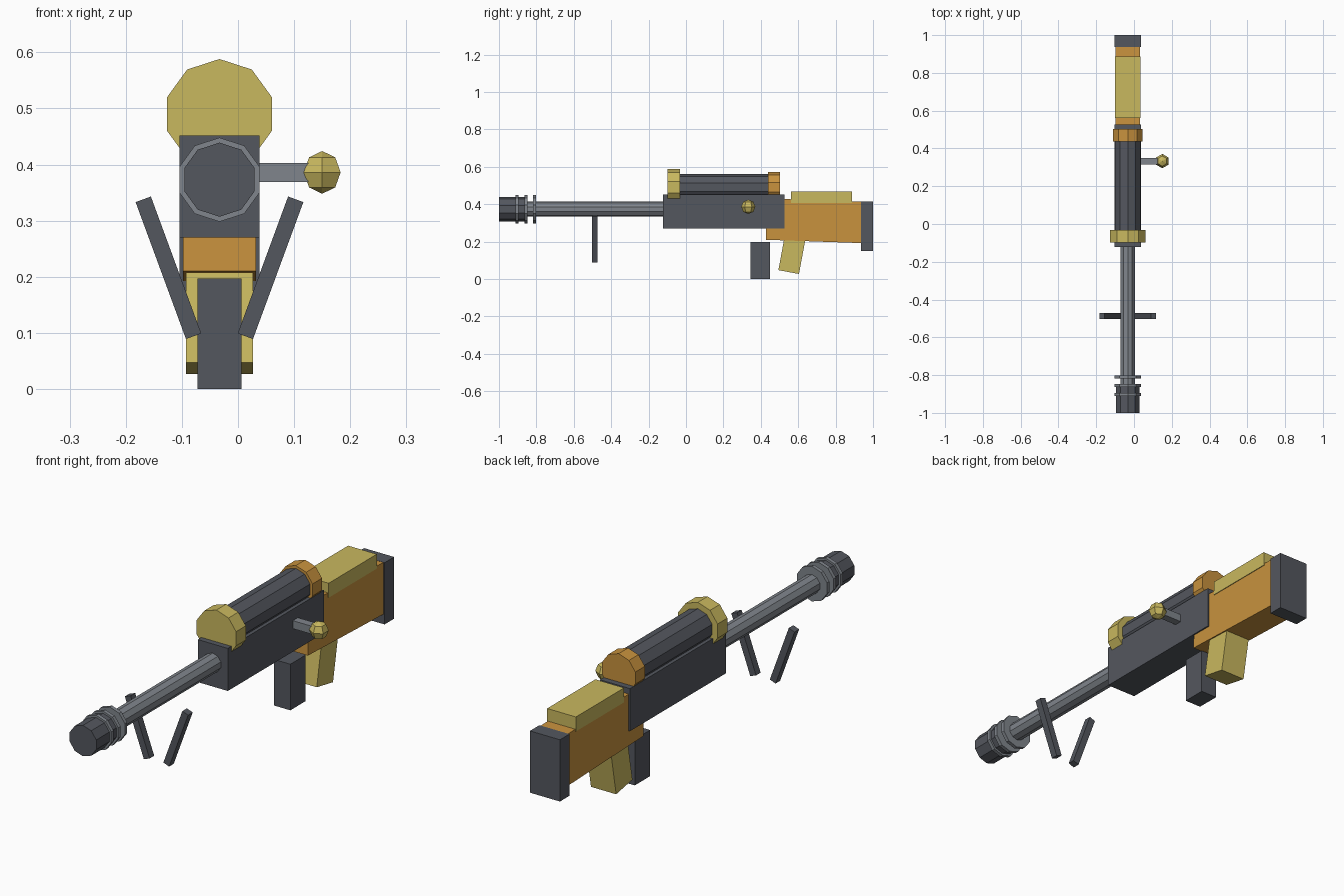
import bpy, bmesh, math
from mathutils import Vector, Matrix

if "Cube" in bpy.data.objects:
    bpy.data.objects.remove(bpy.data.objects["Cube"])

CX = -0.033          # centre line of the rifle
BORE_Z = 0.373       # barrel axis height
SCOPE_Z = 0.49       # scope axis height


def material(name, rgb):
    m = bpy.data.materials.new(name)
    m.diffuse_color = (*rgb, 1.0)
    m.use_nodes = True
    m.node_tree.nodes["Principled BSDF"].inputs["Base Color"].default_value = m.diffuse_color
    return m


DARK = material("dark_gunmetal", (0.088, 0.095, 0.113))
GREY = material("steel_grey", (0.216, 0.235, 0.262))
YELLOW = material("sand_yellow", (0.584, 0.479, 0.114))
ORANGE = material("orange_wood", (0.578, 0.288, 0.048))


def finish(name, bm, mat):
    bmesh.ops.recalc_face_normals(bm, faces=bm.faces)
    me = bpy.data.meshes.new(name)
    bm.to_mesh(me)
    bm.free()
    me.materials.append(mat)
    ob = bpy.data.objects.new(name, me)
    bpy.context.collection.objects.link(ob)
    return ob


def box(name, centre, size, mat, axis='X', tilt=0.0):
    bm = bmesh.new()
    bmesh.ops.create_cube(bm, size=1.0)
    bm.transform(Matrix.Translation(centre)
                 @ Matrix.Rotation(math.radians(tilt), 4, axis)
                 @ Matrix.Diagonal((*size, 1.0)))
    return finish(name, bm, mat)


def tube(name, z, r, y0, y1, mat, sides=10):
    """Solid prism along y with a corner pointing straight up."""
    bm = bmesh.new()
    rings = []
    for y in (y0, y1):
        rings.append([bm.verts.new((CX + r * math.sin(2 * math.pi * i / sides), y,
                                    z + r * math.cos(2 * math.pi * i / sides)))
                      for i in range(sides)])
    a, b = rings
    bm.faces.new(a)
    bm.faces.new(b[::-1])
    for i in range(sides):
        j = (i + 1) % sides
        bm.faces.new((a[i], b[i], b[j], a[j]))
    return finish(name, bm, mat)


# Receiver, magazine and butt plate
box("receiver", (CX, 0.202, 0.361), (0.142, 0.65, 0.182), DARK)
box("magazine", (CX, 0.397, 0.0985), (0.078, 0.104, 0.197), DARK)
box("butt_plate", (CX, 0.968, 0.282), (0.142, 0.064, 0.264), DARK)

# Stock, cheek rest and grip
box("stock", (CX, 0.695, 0.311), (0.130, 0.53, 0.221), ORANGE, 'X', -2.0)
box("cheek_rest", (CX, 0.725, 0.437), (0.136, 0.326, 0.062), YELLOW)
g = math.radians(10.5)
grip_h = 0.21
box("grip", (CX, 0.549 + math.sin(g) * grip_h / 2, 0.037 + math.cos(g) * grip_h / 2),
    (0.119, 0.112, grip_h), YELLOW, 'X', -10.5)

# Barrel, muzzle and its rings
tube("barrel", BORE_Z, 0.040, -0.88, -0.10, GREY)
tube("muzzle", BORE_Z, 0.066, -1.0, -0.85, DARK)
for n, y in enumerate((-0.903, -0.856, -0.811)):
    tube(f"muzzle_ring_{n + 1}", BORE_Z, 0.075, y - 0.008, y + 0.008, GREY)

# Scope
tube("scope_body", SCOPE_Z, 0.071, -0.06, 0.46, DARK)
tube("scope_front_lens", SCOPE_Z, 0.098, -0.099, -0.033, YELLOW)
tube("scope_eyepiece", SCOPE_Z, 0.083, 0.438, 0.502, ORANGE)

# Bipod legs, mirrored about the centre line
for side, label in ((-1, "left"), (1, "right")):
    box(f"bipod_leg_{label}", (CX + side * 0.091, -0.488, 0.216),
        (0.029, 0.031, 0.26), DARK, 'Y', side * 20.2)

# Bolt handle with faceted knob
box("bolt_handle", (0.08, 0.333, 0.386), (0.12, 0.034, 0.034), GREY)
bm = bmesh.new()
c, r = Vector((0.150, 0.333, 0.386)), 0.038
for lat in (-90, -45, 0, 45, 90):
    h = math.radians(lat)
    for i in range(6 if abs(lat) < 90 else 1):
        t = i * math.pi / 3
        bm.verts.new(c + r * Vector((math.sin(t) * math.cos(h),
                                     math.cos(t) * math.cos(h), math.sin(h))))
bmesh.ops.convex_hull(bm, input=bm.verts)
finish("bolt_knob", bm, YELLOW)
